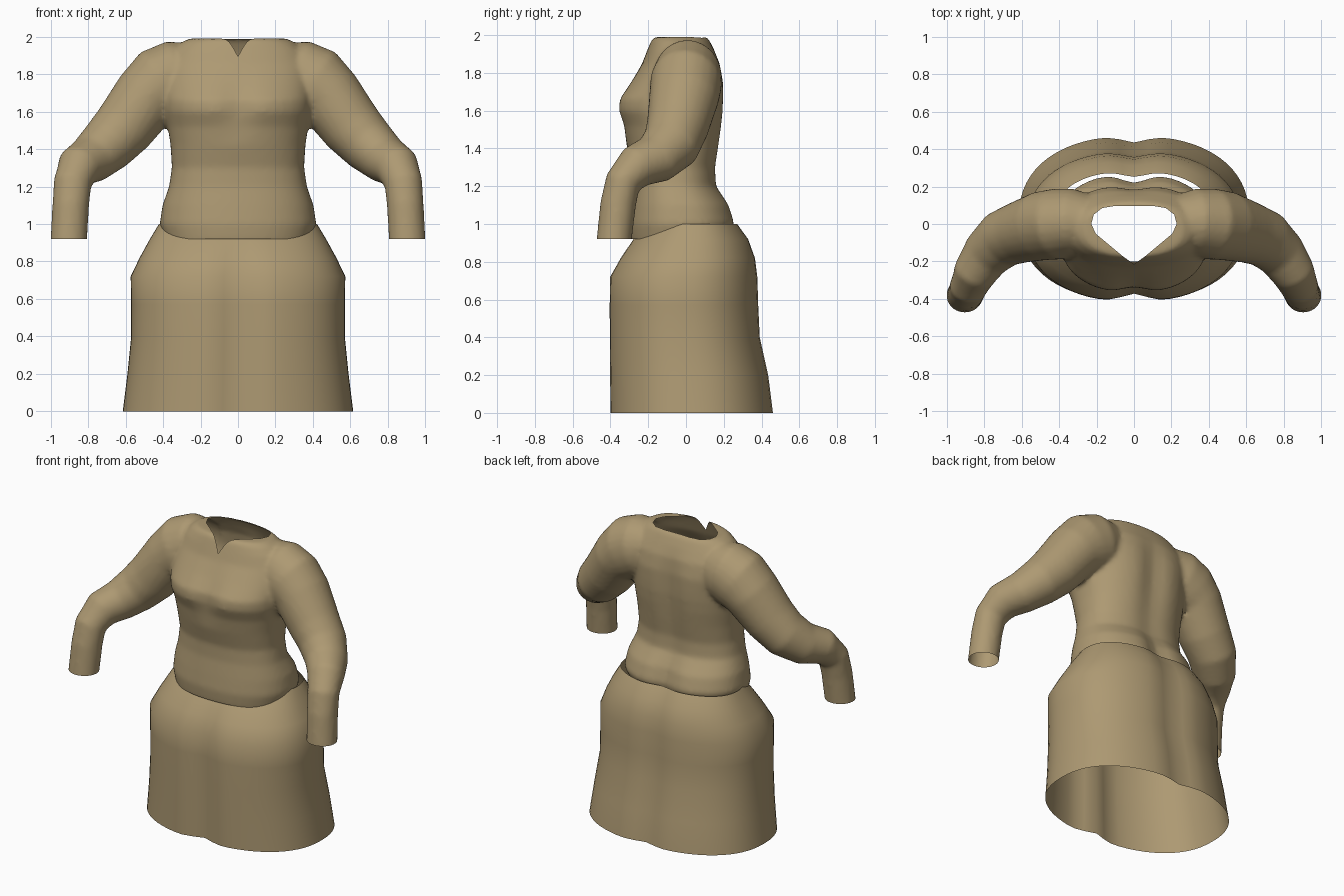
import bpy, bmesh, math
from mathutils import Vector

if "Cube" in bpy.data.objects:
    bpy.data.objects.remove(bpy.data.objects["Cube"])

tan = bpy.data.materials.new("tan cloth")
tan.diffuse_color = (0.42, 0.32, 0.17, 1)
tan.use_nodes = True
tan.node_tree.nodes["Principled BSDF"].inputs["Base Color"].default_value = tan.diffuse_color


def make_object(name, bm):
    mesh = bpy.data.meshes.new(name)
    bm.to_mesh(mesh)
    bm.free()
    ob = bpy.data.objects.new(name, mesh)
    bpy.context.collection.objects.link(ob)
    mesh.materials.append(tan)
    return ob


def skin(bm, rings, capped):
    """Join rings of points with quads, optionally closing both ends."""
    loops = [[bm.verts.new(p) for p in ring] for ring in rings]
    n = len(loops[0])
    for a, b in zip(loops, loops[1:]):
        for i in range(n):
            j = (i + 1) % n
            bm.faces.new((a[i], a[j], b[j], b[i]))
    if capped:
        bm.faces.new(loops[0][::-1])
        bm.faces.new(loops[-1])


def body_ring(z, w, front, back, dip_front, dip_back, n=64, power=2.3):
    """Squarish oval with a soft groove down the middle of front and back."""
    pts, mid = [], (front + back) / 2
    for i in range(n):
        t = 2 * math.pi * i / n
        c, s = math.cos(t), math.sin(t)
        x = w * math.copysign(abs(c) ** (2 / power), c)
        half = (back - front) / 2
        y = mid + half * math.copysign(abs(s) ** (2 / power), s)
        groove = math.exp(-(x / 0.09) ** 2)
        y += groove * (dip_front if s < 0 else -dip_back)
        pts.append((x, y, z))
    return pts


def sleeve_rings(path, side, n=24):
    """Rings across a bent path of (centre, in-plane radius, depth radius)."""
    rings = []
    for k, (p, r, d) in enumerate(path):
        a = Vector(path[max(k - 1, 0)][0])
        b = Vector(path[min(k + 1, len(path) - 1)][0])
        tangent = (b - a).normalized()
        u = tangent.cross(Vector((0, 1, 0))).normalized()
        v = tangent.cross(u)
        ring = []
        for i in range(n):
            t = 2 * math.pi * i / n
            q = Vector(p) + u * r * math.cos(t) + v * d * math.sin(t)
            ring.append((q.x * side, q.y, q.z))
        rings.append(ring if side > 0 else ring[::-1])
    return rings


# Skirt: open tube, height / half width / front / back / grooves
skirt_rows = [
    (0.00, 0.615, -0.41, 0.47, 0.05, 0.035),
    (0.20, 0.590, -0.413, 0.445, 0.05, 0.035),
    (0.40, 0.570, -0.415, 0.40, 0.05, 0.03),
    (0.57, 0.570, -0.415, 0.392, 0.045, 0.03),
    (0.72, 0.573, -0.412, 0.387, 0.04, 0.03),
    (0.82, 0.525, -0.355, 0.375, 0.03, 0.03),
    (0.92, 0.470, -0.285, 0.340, 0.01, 0.03),
    (1.00, 0.422, -0.20, 0.282, 0.0, 0.03),
]
bm = bmesh.new()
skin(bm, [body_ring(*r) for r in skirt_rows], False)
bmesh.ops.recalc_face_normals(bm, faces=bm.faces)
skirt = make_object("skirt", bm)

# Top: torso and two sleeves, fused into one cloth surface
torso_rows = [
    (0.85, 0.37, -0.28, 0.20, 0, 0.02),
    (0.92, 0.39, -0.300, 0.23, 0, 0.03),
    (1.00, 0.418, -0.307, 0.272, 0, 0.05),
    (1.10, 0.403, -0.297, 0.240, 0, 0.04),
    (1.20, 0.368, -0.285, 0.170, 0, 0.02),
    (1.30, 0.353, -0.285, 0.165, 0, 0.02),
    (1.42, 0.360, -0.315, 0.185, 0, 0.025),
    (1.52, 0.375, -0.335, 0.200, 0.01, 0.03),
    (1.60, 0.390, -0.368, 0.208, 0.03, 0.03),
    (1.66, 0.395, -0.365, 0.210, 0.03, 0.03),
    (1.75, 0.400, -0.300, 0.208, 0.015, 0.025),
    (1.85, 0.390, -0.232, 0.185, 0, 0.01),
    (1.92, 0.350, -0.205, 0.150, 0, 0),
    (1.97, 0.300, -0.185, 0.125, 0, 0),
    (1.99, 0.260, -0.170, 0.110, 0, 0),
]
sleeve_path = [
    ((0.24, 0.01, 1.80), 0.17, 0.15),
    ((0.32, 0.01, 1.785), 0.20, 0.18),
    ((0.41, 0.00, 1.745), 0.205, 0.19),
    ((0.49, -0.01, 1.675), 0.180, 0.185),
    ((0.61, -0.045, 1.515), 0.165, 0.165),
    ((0.70, -0.08, 1.42), 0.150, 0.155),
    ((0.785, -0.16, 1.345), 0.130, 0.135),
    ((0.85, -0.26, 1.305), 0.118, 0.115),
    ((0.883, -0.335, 1.22), 0.102, 0.095),
    ((0.893, -0.36, 1.10), 0.098, 0.095),
    ((0.903, -0.38, 0.92), 0.098, 0.093),
    ((0.907, -0.385, 0.84), 0.098, 0.093),
]
bm = bmesh.new()
skin(bm, [body_ring(*r) for r in torso_rows], True)
for side in (1, -1):
    skin(bm, sleeve_rings(sleeve_path, side), True)
bmesh.ops.recalc_face_normals(bm, faces=bm.faces)
top = make_object("top", bm)
fuse = top.modifiers.new("fuse", 'REMESH')
fuse.mode = 'VOXEL'
fuse.voxel_size = 0.016
relax = top.modifiers.new("relax", 'SMOOTH')
relax.factor = 0.5
relax.iterations = 5
graph = bpy.context.evaluated_depsgraph_get()
fused = bpy.data.meshes.new_from_object(top.evaluated_get(graph))
top.modifiers.clear()

bm = bmesh.new()
bm.from_mesh(fused)
# Open hem and cuffs
bmesh.ops.bisect_plane(bm, geom=bm.verts[:] + bm.edges[:] + bm.faces[:],
                       plane_co=(0, 0, 0.92), plane_no=(0, 0, 1), clear_inner=True)

# Neck opening: rounded back, pointed slit at the front
half = [(0, -0.222), (0.06, -0.172), (0.14, -0.115), (0.20, -0.06),
        (0.228, 0.0), (0.215, 0.05), (0.17, 0.085), (0.10, 0.097)]
outline = [Vector((x, y, 0)) for x, y in half]
outline += [Vector((-x, y, 0)) for x, y in half[:0:-1]]
edges = list(zip(outline, outline[1:] + outline[:1]))
for a, b in edges:
    near = [f for f in bm.faces if f.calc_center_median().z > 1.78
            and abs(f.calc_center_median().x) < 0.27]
    geom = list({e for f in near for e in f.edges} | {v for f in near for v in f.verts}) + near
    d = b - a
    bmesh.ops.bisect_plane(bm, geom=geom, plane_co=a, plane_no=(d.y, -d.x, 0))
inside = []
for f in bm.faces:
    c = f.calc_center_median()
    if c.z > 1.78 and all((b - a).x * (c.y - a.y) - (b - a).y * (c.x - a.x) > 0
                          for a, b in edges):
        inside.append(f)
bmesh.ops.delete(bm, geom=inside, context='FACES')
for f in bm.faces:
    f.material_index = 0
bm.to_mesh(top.data)
bm.free()
if not top.data.materials:
    top.data.materials.append(tan)

# Smooth cloth shading
for ob in (skirt, top):
    bpy.ops.object.select_all(action='DESELECT')
    ob.select_set(True)
    bpy.context.view_layer.objects.active = ob
    bpy.ops.object.shade_smooth_by_angle(angle=math.radians(50))
